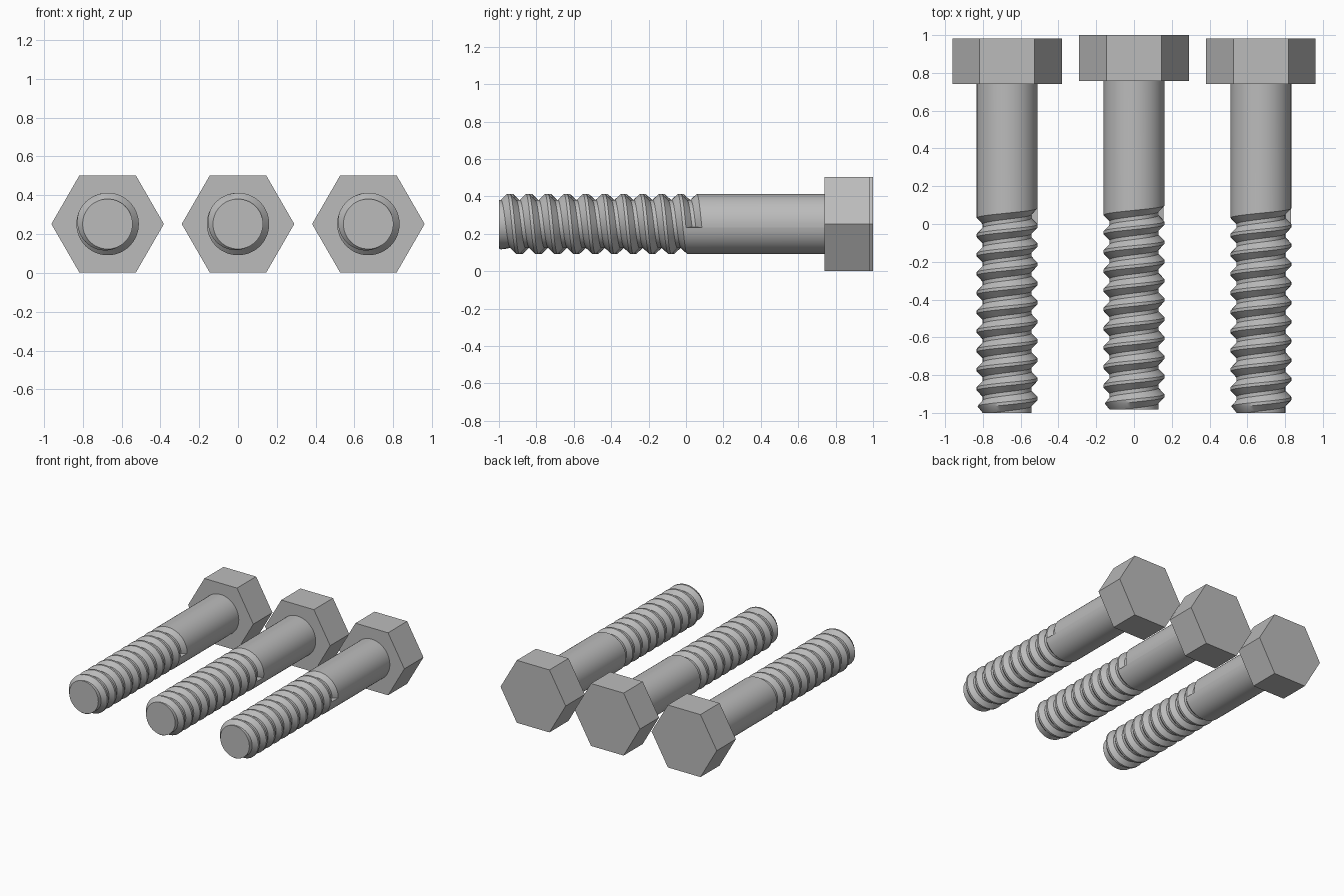
import bpy, bmesh, math
from mathutils import Matrix

if "Cube" in bpy.data.objects:
    bpy.data.objects.remove(bpy.data.objects["Cube"], do_unlink=True)

steel = bpy.data.materials.new("grey steel")
steel.use_nodes = True
colour = (0.5, 0.5, 0.5, 1)
steel.diffuse_color = colour
steel.node_tree.nodes["Principled BSDF"].inputs["Base Color"].default_value = colour

AXIS_Z = 0.252
HEX_R, HEAD_H = 0.29, 0.243
LENGTH = 1.983
SHANK_R, ROOT_R = 0.161, 0.129
PITCH, SEGMENTS, TURNS = 0.1015, 48, 13
GROOVE_TOP = 1.085                    # upper edge of the last groove, from the tip
# groove section, from the shank side towards the tip
SECTION = [(0, SHANK_R), (0.0325, ROOT_R), (0.0525, ROOT_R), (0.085, SHANK_R)]


def finish(name, bm, location, smooth):
    bmesh.ops.recalc_face_normals(bm, faces=bm.faces[:])
    mesh = bpy.data.meshes.new(name)
    bm.to_mesh(mesh)
    bm.free()
    mesh.materials.append(steel)
    obj = bpy.data.objects.new(name, mesh)
    bpy.context.collection.objects.link(obj)
    obj.location = location
    if smooth:
        bpy.ops.object.select_all(action="DESELECT")
        obj.select_set(True)
        bpy.context.view_layer.objects.active = obj
        bpy.ops.object.shade_smooth_by_angle(angle=math.radians(28))
    return obj


def threaded_shank(name, location, end_angle):
    """Right-handed V groove around a rod; the groove stops dead at end_angle."""
    bm = bmesh.new()
    columns = []
    for j in range(SEGMENTS + 1):
        turn = j / SEGMENTS - 1
        a = end_angle + turn * math.tau
        rows = [(LENGTH - HEAD_H + 0.01, SHANK_R)]
        for k in range(TURNS):
            for drop, r in SECTION:
                y = max(0, GROOVE_TOP + PITCH * (turn - k) - drop)
                rows.append((y, min(r, ROOT_R + 0.8 * y)))   # chamfered tip
        columns.append([bm.verts.new((r * math.sin(a), y, r * math.cos(a)))
                        for y, r in rows])
    for left, right in zip(columns, columns[1:]):
        for i in range(len(left) - 1):
            bm.faces.new((left[i], left[i + 1], right[i + 1], right[i]))
    # end wall of the groove, and the tip disc
    bm.faces.new(columns[-1][1:5])
    bm.faces.new([c[-1] for c in columns[:-1]])
    bmesh.ops.remove_doubles(bm, verts=bm.verts[:], dist=1e-4)
    bmesh.ops.dissolve_degenerate(bm, edges=bm.edges[:], dist=1e-4)
    return finish(name, bm, location, True)


def hex_head(name, location):
    bm = bmesh.new()
    bmesh.ops.create_cone(bm, cap_ends=True, segments=6, radius1=HEX_R,
                          radius2=HEX_R, depth=HEAD_H)
    # points to the sides, flats above and below
    if max(v.co.x for v in bm.verts) < HEX_R * 0.95:
        bm.transform(Matrix.Rotation(math.pi / 6, 4, "Z"))
    bm.transform(Matrix.Rotation(math.pi / 2, 4, "X"))
    return finish(name, bm, location, False)


# three bolts in a row, the middle one set slightly back
for side, x, tip, end in (("right", -0.672, -1, 97),
                          ("middle", 0, -0.983, 105),
                          ("left", 0.672, -1, 97)):
    threaded_shank(side + "_bolt_shank", (x, tip, AXIS_Z), math.radians(end))
    hex_head(side + "_bolt_head", (x, tip + LENGTH - HEAD_H / 2, AXIS_Z))
